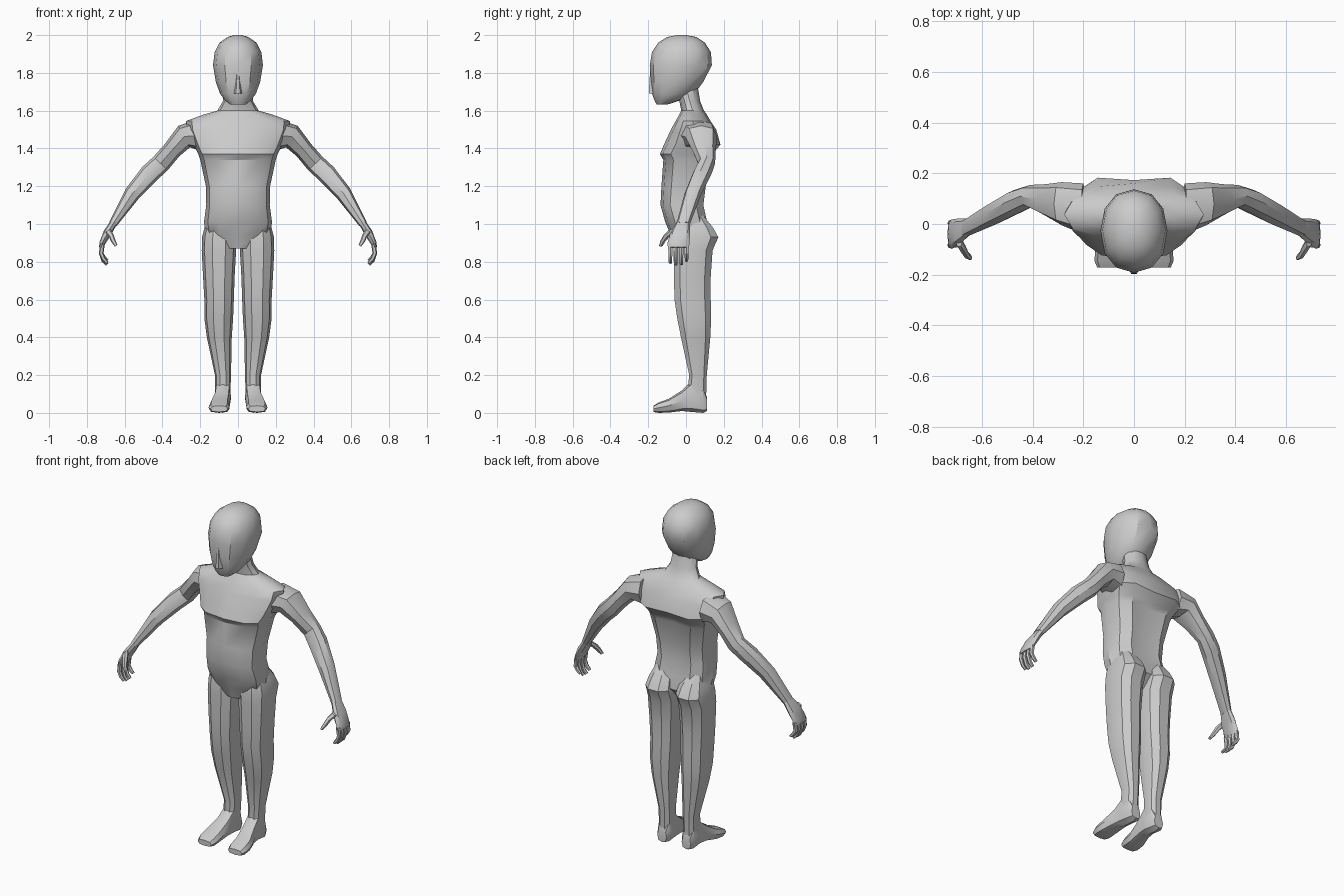
import bpy, bmesh, math
from mathutils import Vector

if "Cube" in bpy.data.objects:
    bpy.data.objects.remove(bpy.data.objects["Cube"])

skin = bpy.data.materials.new("plain_grey")
skin.use_nodes = True
GREY = (0.6, 0.6, 0.6, 1)
skin.diffuse_color = GREY
skin.node_tree.nodes["Principled BSDF"].inputs["Base Color"].default_value = GREY


def ring(c, u, v, p=2.0, n=12):
    """Superellipse section around c, spanned by the half-axes u and v."""
    pts = []
    for i in range(n):
        a = 2 * math.pi * i / n
        ca, sa = round(math.cos(a), 6), round(math.sin(a), 6)
        s = math.copysign(abs(ca) ** (2 / p), ca)
        t = math.copysign(abs(sa) ** (2 / p), sa)
        pts.append(Vector(c) + Vector(u) * s + Vector(v) * t)
    return pts


def loft(name, rings, mirror=False, tweak=None):
    bm = bmesh.new()
    loops = [[bm.verts.new(p) for p in r] for r in rings]
    n = len(loops[0])
    for a, b in zip(loops, loops[1:]):
        for i in range(n):
            j = (i + 1) % n
            bm.faces.new((a[i], a[j], b[j], b[i]))
    bm.faces.new(loops[0])
    bm.faces.new(loops[-1])
    if tweak:
        for v in bm.verts:
            tweak(v.co)
    bmesh.ops.recalc_face_normals(bm, faces=bm.faces)
    mesh = bpy.data.meshes.new(name)
    bm.to_mesh(mesh)
    bm.free()
    mesh.materials.append(skin)
    ob = bpy.data.objects.new(name, mesh)
    bpy.context.collection.objects.link(ob)
    bpy.ops.object.select_all(action="DESELECT")
    ob.select_set(True)
    bpy.context.view_layer.objects.active = ob
    bpy.ops.object.shade_smooth_by_angle(angle=math.radians(32))
    if mirror:
        ob.modifiers.new("mirror", "MIRROR").use_clip = False
    return ob


def level(z, x0, x1, yf, yb, p=2.0, n=12):
    """Horizontal section given by its extents."""
    return ring(((x0 + x1) / 2, (yf + yb) / 2, z), ((x1 - x0) / 2, 0, 0),
                (0, (yb - yf) / 2, 0), p, n)


def tube(name, path, n=8, p=2.4):
    """Limb along a path of (x, y, z, half thickness, half depth)."""
    rings = []
    for i, (x, y, z, t, d) in enumerate(path):
        a, b = path[max(i - 1, 0)], path[min(i + 1, len(path) - 1)]
        along = Vector((b[0] - a[0], 0, b[2] - a[2])).normalized()
        side = Vector((along.z, 0, -along.x))
        rings.append(ring((x, y, z), side * t, (0, d, 0), p, n))
    return loft(name, rings, mirror=True)


# Torso and neck: z, half width, front, back, squareness
def spine_groove(co):
    if abs(co.x) < 0.01 and co.y > 0 and 1.0 < co.z < 1.5:
        co.y -= 0.025


TORSO = [(0.87, .07, -.06, .06, 2), (0.94, .17, -.08, .12, 2.4), (1.01, .18, -.11, .125, 2.4),
         (1.1, .168, -.135, .105, 2.5), (1.2, .17, -.13, .118, 2.5), (1.34, .2, -.12, .14, 2.6),
         (1.37, .21, -.138, .155, 2.8), (1.42, .235, -.117, .198, 2.8), (1.5, .27, -.08, .16, 2.5),
         (1.545, .275, -.055, .13, 2.4), (1.58, .18, -.035, .11, 2.2), (1.6, .11, -.025, .095, 2),
         (1.65, .08, -.035, .075, 2), (1.74, .07, -.07, .06, 2)]
loft("torso", [level(z, -w, w, f, b, p) for z, w, f, b, p in TORSO], tweak=spine_groove)

# Head: z, half width, front, back
HEAD = [(1.632, .04, -.155, -.1), (1.655, .07, -.167, -.03), (1.69, .095, -.18, .045),
        (1.75, .117, -.187, .09), (1.84, .132, -.192, .137), (1.91, .124, -.18, .132),
        (1.96, .098, -.147, .1), (1.99, .055, -.1, .055), (2.0, .02, -.05, .0)]
loft("head", [level(z, -w, w, f, b, 2.2) for z, w, f, b in HEAD])
loft("nose", [level(1.69, -.022, .022, -.2, -.15, n=6), level(1.72, -.018, .018, -.199, -.15, n=6),
              level(1.81, -.008, .008, -.193, -.15, n=6)])

# Legs: z, inner, outer, front, back
LEG = [(1.05, .05, .15, -.03, .09), (.98, .02, .178, -.06, .148), (.93, .01, .19, -.07, .176),
       (.86, .01, .192, -.07, .145), (.72, .018, .185, -.068, .135), (.6, .022, .178, -.065, .135),
       (.5, .026, .178, -.05, .137), (.4, .033, .165, -.03, .132), (.2, .037, .122, .015, .112),
       (.06, .042, .12, .0, .108)]
loft("leg", [level(*r, 2.4, 10) for r in LEG], mirror=True)

# Feet: y, centre x, half width, bottom, top
FOOT = [(.112, .08, .03, .01, .08), (.09, .08, .042, 0, .14), (.03, .08, .043, .005, .17),
        (-.02, .085, .045, .01, .12), (-.09, .098, .054, .002, .075), (-.145, .1, .056, 0, .055),
        (-.172, .1, .045, .005, .038)]
loft("foot", [ring((x, y, (b + t) / 2), (w, 0, 0), (0, 0, (t - b) / 2), 2.8, 8)
              for y, x, w, b, t in FOOT], mirror=True)

# Arms and palms
tube("arm", [(.2, .06, 1.47, .085, .1), (.285, .08, 1.463, .065, .085), (.35, .095, 1.39, .05, .062),
             (.41, .11, 1.32, .052, .044), (.47, .085, 1.265, .052, .05), (.56, .037, 1.16, .043, .045),
             (.662, -.015, 1.0, .022, .036)])
tube("palm", [(.65, -.012, 1.02, .018, .033), (.69, -.03, .955, .022, .052),
              (.718, -.04, .9, .016, .058), (.724, -.04, .875, .012, .056)])

# Fingers and thumb
for name, y, tip in (("index", -.083, .79), ("middle", -.054, .78), ("ring", -.025, .782), ("little", .003, .8)):
    tube(name + "_finger", [(.718, y, .895, .013, .013), (.724, y, .845, .012, .012),
                            (.712, y, tip + .025, .011, .011), (.692, y, tip + .005, .008, .009)], 6)
tube("thumb", [(.69, -.07, .965, .016, .02), (.672, -.1, .94, .014, .018),
               (.66, -.122, .91, .012, .014), (.645, -.133, .885, .008, .01)], 6)
